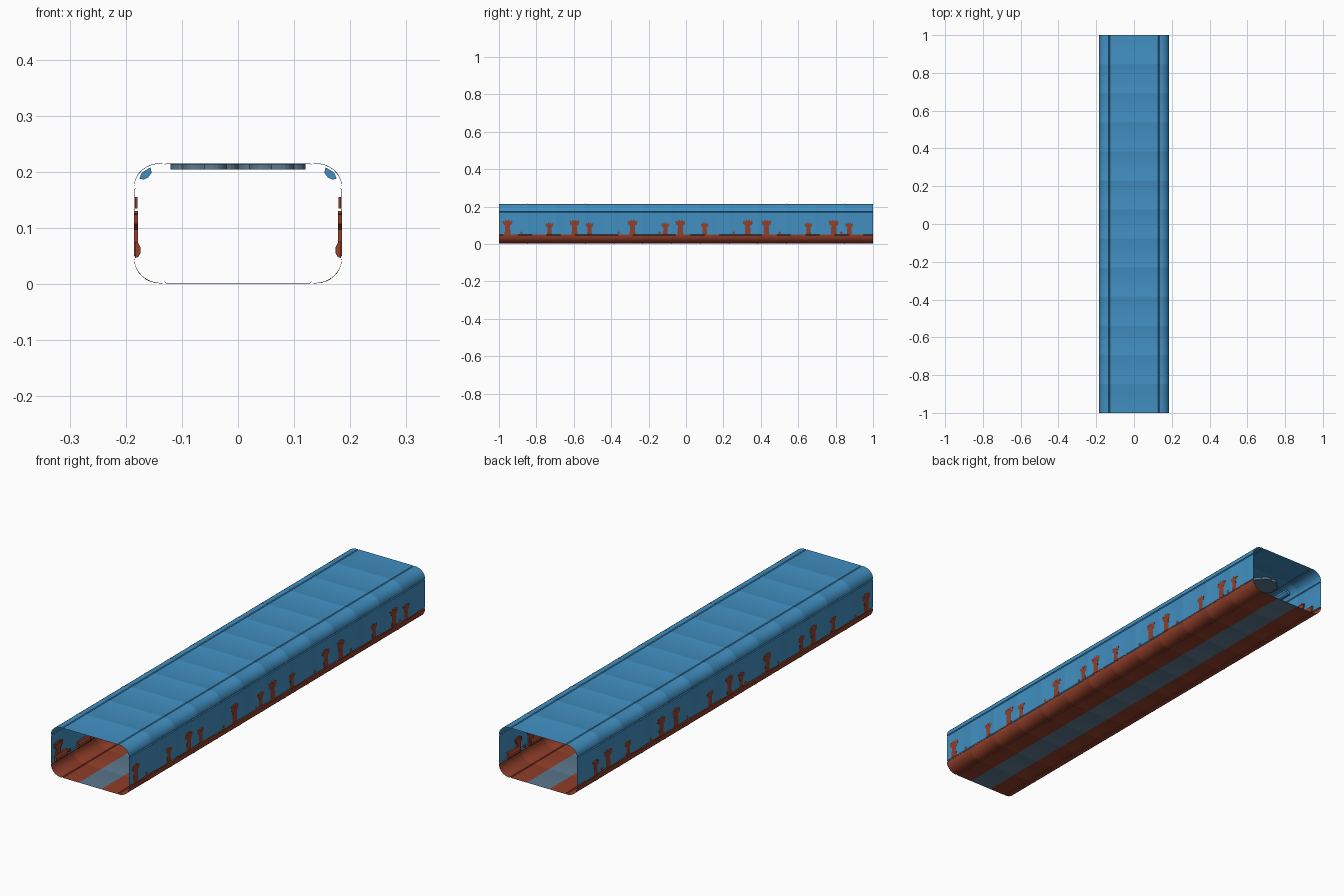
import bpy, bmesh, math
from mathutils import Vector

if "Cube" in bpy.data.objects:
    bpy.data.objects.remove(bpy.data.objects["Cube"])

SEG = 13
STEP = 2.0 / SEG


def material(name, rgb):
    m = bpy.data.materials.new(name)
    m.diffuse_color = (*rgb, 1)
    m.use_nodes = True
    m.node_tree.nodes["Principled BSDF"].inputs["Base Color"].default_value = m.diffuse_color
    return m


BLUE = material("water_blue", (0.053, 0.275, 0.535))
RUST = material("rust_red", (0.285, 0.05, 0.023))
GLASS = material("grey_blue", (0.107, 0.19, 0.275))


def finish(bm, name, mats):
    me = bpy.data.meshes.new(name)
    bm.to_mesh(me)
    bm.free()
    for m in mats:
        me.materials.append(m)
    ob = bpy.data.objects.new(name, me)
    bpy.context.collection.objects.link(ob)
    return ob


def arc(cx, cz, rx, rz, a0, a1, n=8):
    return [(cx + rx * math.cos(math.radians(a0 + (a1 - a0) * i / n)),
             cz + rz * math.sin(math.radians(a0 + (a1 - a0) * i / n))) for i in range(n + 1)]


def prism(bm, outline, depth):
    """Solid from a closed list of 3D points pushed along depth."""
    a = [bm.verts.new(p) for p in outline]
    b = [bm.verts.new(Vector(p) + Vector(depth)) for p in outline]
    n = len(a)
    bm.faces.new(a)
    bm.faces.new(b[::-1])
    for i in range(n):
        bm.faces.new((a[i], b[i], b[(i + 1) % n], a[(i + 1) % n]))


def mirrored(bm):
    """Copy everything to the other side of x = 0."""
    geo = bmesh.ops.duplicate(bm, geom=bm.verts[:] + bm.edges[:] + bm.faces[:])["geom"]
    for v in geo:
        if isinstance(v, bmesh.types.BMVert):
            v.co.x *= -1
    bmesh.ops.recalc_face_normals(bm, faces=bm.faces[:])


# tunnel shell: rounded cross-section with shallow lengthwise grooves
W, B, T = 0.1845, 0.002, 0.2145
half = [(0.053, B), (0.128, B), (0.131, B + 0.003), (0.134, B)]
half += arc(0.138, 0.045, W - 0.138, 0.045 - B, -90, 0)
half += [(W - 0.003, 0.048), (W, 0.051), (W, 0.168), (W - 0.003, 0.171)]
half += arc(0.138, 0.174, W - 0.138, T - 0.174, 0, 90)
half += [(0.134, T), (0.131, T - 0.003), (0.128, T)]
loop = half + [(-x, z) for x, z in reversed(half)]

# stations along the tunnel, with a thin raised seam between segments
stations = [(-1, 1)]
for i in range(1, SEG):
    y = -1 + i * STEP
    stations += [(y - 0.004, 1), (y, 1.008), (y + 0.004, 1)]
stations.append((1, 1))

bm = bmesh.new()
rings = []
for y, s in stations:
    rings.append([bm.verts.new((x * min(s, 1.003), y, 0.108 + (z - 0.108) * s)) for x, z in loop])
for r0, r1 in zip(rings, rings[1:]):
    for i in range(len(loop)):
        j = (i + 1) % len(loop)
        bm.faces.new((r0[i], r0[j], r1[j], r1[i]))
bmesh.ops.recalc_face_normals(bm, faces=bm.faces[:])
for f in bm.faces:
    c = f.calc_center_median()
    f.smooth = True
    f.material_index = 1 if c.z < 0.0485 else 0
    if c.z < 0.01 and abs(c.x) < 0.05:
        f.material_index = 2
shell = finish(bm, "tunnel_shell", [BLUE, RUST, GLASS])
bpy.context.view_layer.objects.active = shell
shell.select_set(True)
bpy.ops.object.shade_smooth_by_angle(angle=math.radians(35))

# cloud-shaped ceiling panels, alternating left and right
bm = bmesh.new()
for seg, x in ((0, 0.06), (5, -0.06), (9, 0.06), (11, -0.06)):
    cy = -1 + (seg + 0.5) * STEP
    pts = []
    for i in range(48):
        a = math.tau * i / 48
        r = 0.056 + 0.007 * abs(math.sin(4 * a))
        pts.append((x + r * math.cos(a), cy + r * math.sin(a), 0.204))
    prism(bm, pts, (0, 0, 0.01))
bmesh.ops.recalc_face_normals(bm, faces=bm.faces[:])
finish(bm, "ceiling_clouds", [GLASS])

# flat coral cut-outs showing on both faces of the side walls
coral = [(0.017, 0), (0.014, 0.05), (0.026, 0.06), (0.028, 0.078), (0.02, 0.08),
         (0.016, 0.07), (0.01, 0.085), (0.004, 0.084), (0, 0.072)]
outline = coral + [(-u, v) for u, v in reversed(coral[:-1])]
bm = bmesh.new()
large = (-0.954, -0.596, -0.286, -0.03, 0.33, 0.43, 0.79)
small = (-0.73, -0.516, -0.11, 0.10, 0.655, 0.873)
for group, s in ((large, 0.93), (small, 0.75)):
    for y in group:
        prism(bm, [(0.1785, y + u * s, 0.051 + v * s) for u, v in outline], (0.0065, 0, 0))
# little pebbles beside the corals
for y in (-0.88, -0.36, -0.14, 0.255, 0.50, 0.83):
    prism(bm, [(0.179, y + 0.007 * math.cos(k * math.tau / 8),
                0.06 + 0.007 * math.sin(k * math.tau / 8)) for k in range(8)], (0.006, 0, 0))
mirrored(bm)
finish(bm, "wall_corals", [RUST])

# low ledge boxes inside each wall, with a chamfered inner face
bm = bmesh.new()
for i in range(0, SEG):
    if i in (3, 5, 8):
        continue
    y = -1 + (i + 0.4) * STEP
    prism(bm, [(x, y - 0.04, z) for x, z in
               ((0.184, 0.046), (0.178, 0.048), (0.174, 0.055), (0.174, 0.066),
                (0.178, 0.074), (0.184, 0.076))], (0, 0.08, 0))
mirrored(bm)
finish(bm, "wall_ledges", [RUST])

# thin stud groups higher on the inner walls
bm = bmesh.new()
for y in (-0.68, -0.42, 0.14, 0.56, 0.76):
    for dy, dz in ((0, 0.02), (0, -0.02), (0.025, 0), (-0.025, 0)):
        hy, hz = (0.003, 0.01) if dy == 0 else (0.01, 0.003)
        prism(bm, [(0.179, y + dy + a * hy, 0.125 + dz + b * hz)
                   for a, b in ((-1, -1), (1, -1), (1, 1), (-1, 1))], (0.005, 0, 0))
mirrored(bm)
finish(bm, "wall_studs", [RUST])

# corner lamps under the upper rounded edges
bm = bmesh.new()
for i in range(1, SEG, 2):
    y = -1 + (i + 0.5) * STEP
    prism(bm, [(x, y - 0.04, z) for x, z in
               ((0.156, 0.208), (0.154, 0.198), (0.160, 0.190),
                (0.168, 0.186), (0.176, 0.188), (0.171, 0.199))], (0, 0.08, 0))
mirrored(bm)
finish(bm, "corner_lamps", [BLUE])
